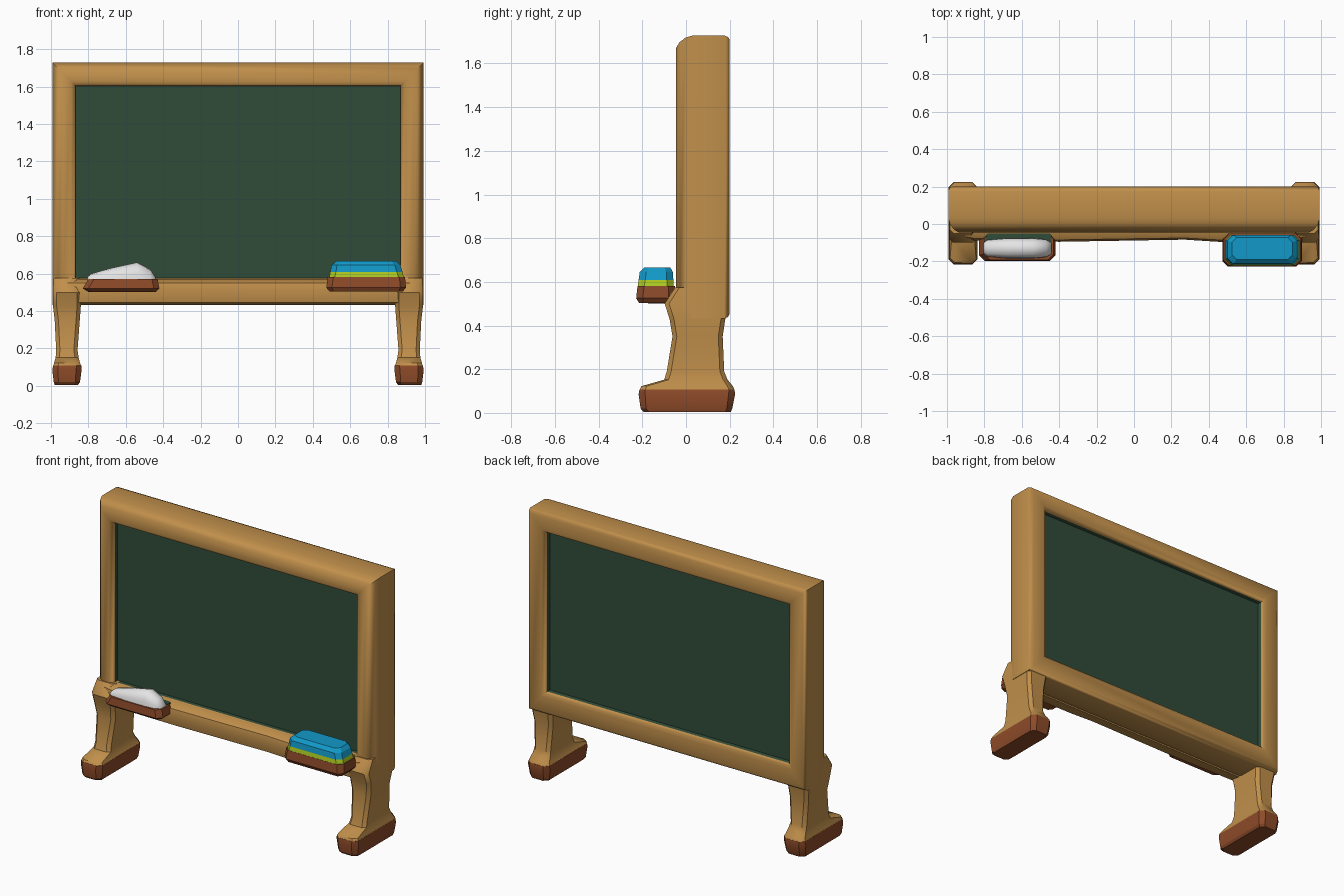
import bpy, bmesh, math


def material(name, r, g, b):
    m = bpy.data.materials.new(name)
    m.diffuse_color = (r, g, b, 1)
    return m


WOOD = material("tan wood", 0.53, 0.275, 0.07)
GREEN = material("board green", 0.03, 0.07, 0.04)
BROWN = material("dark brown wood", 0.27, 0.07, 0.022)
WHITE = material("chalk white", 0.78, 0.78, 0.78)
BLUE = material("eraser blue", 0.006, 0.32, 0.58)
LIME = material("eraser lime", 0.42, 0.60, 0.015)


def loft(name, rings, mats, closed=False, smooth=None, rule=None):
    """Skin a list of equal-length closed rings; rule(face centre, side index) picks the material."""
    bm = bmesh.new()
    vs = [[bm.verts.new(p) for p in r] for r in rings]
    n = len(rings[0])
    for k in range(len(rings) if closed else len(rings) - 1):
        a, b = vs[k], vs[(k + 1) % len(vs)]
        for i in range(n):
            f = bm.faces.new((a[i], a[(i + 1) % n], b[(i + 1) % n], b[i]))
            if rule:
                f.material_index = rule(f.calc_center_median(), i)
    if not closed:
        for cap in (vs[0], vs[-1]):
            f = bm.faces.new(cap)
            if rule:
                f.material_index = rule(f.calc_center_median(), -1)
    bmesh.ops.recalc_face_normals(bm, faces=bm.faces)
    me = bpy.data.meshes.new(name)
    bm.to_mesh(me)
    bm.free()
    for m in mats:
        me.materials.append(m)
    ob = bpy.data.objects.new(name, me)
    bpy.context.collection.objects.link(ob)
    if smooth:
        bpy.ops.object.select_all(action='DESELECT')
        ob.select_set(True)
        bpy.context.view_layer.objects.active = ob
        bpy.ops.object.shade_smooth_by_angle(angle=math.radians(smooth))
    return ob


def octa(x0, x1, y0, y1, z, c):
    """Horizontal rectangle with chamfered corners."""
    return [(x0 + c, y0, z), (x1 - c, y0, z), (x1, y0 + c, z), (x1, y1 - c, z),
            (x1 - c, y1, z), (x0 + c, y1, z), (x0, y1 - c, z), (x0, y0 + c, z)]


# frame: one rounded profile (t across the rail, y depth) swept round four mitred corners
profile = [(0, 0.03), (0, 0.175), (0.05, 0.192), (0.15, 0.2), (0.8, 0.2), (0.94, 0.192),
           (1, 0.178), (1, -0.015), (0.94, -0.033), (0.8, -0.043), (0.45, -0.045),
           (0.25, -0.03), (0.08, -0.003)]
outer = [(-0.993, 0.432), (0.993, 0.432), (0.993, 1.728), (-0.993, 1.728)]
inner = [(-0.868, 0.575), (0.868, 0.575), (0.868, 1.603), (-0.868, 1.603)]
rings = [[(o[0] + (i[0] - o[0]) * t, y, o[1] + (i[1] - o[1]) * t) for t, y in profile]
         for o, i in zip(outer, inner)]
loft("frame", rings, [WOOD, GREEN], closed=True, smooth=50,
     rule=lambda c, i: 1 if i == 6 else 0)

# writing board, recessed on both sides
loft("board", [[(x, y, z) for x, z in ((-0.88, 0.56), (0.88, 0.56), (0.88, 1.615), (-0.88, 1.615))]
               for y in (0.01, 0.15)], [GREEN])

# ledge bulging from the front of the lower rail, thinner to the sides
ledge = [(0.0, 0.572), (-0.045, 0.572), (-0.085, 0.55), (-0.095, 0.51), (-0.08, 0.445), (0.0, 0.433)]
loft("ledge", [[(x, y * s, z) for y, z in ledge]
               for x, s in ((-0.95, 0.7), (-0.85, 0.92), (-0.4, 1.0), (0.27, 0.88), (0.45, 1.0),
                            (0.85, 1.0), (0.95, 0.7))], [WOOD], smooth=40)

# legs: x and y extents at each height, flaring out to the feet
leg_levels = [(0.838, 0.988, -0.213, 0.222, 0.105, 0.025), (0.845, 0.983, -0.205, 0.215, 0.122, 0.025),
              (0.852, 0.975, -0.10, 0.19, 0.152, 0.02), (0.858, 0.972, -0.088, 0.175, 0.19, 0.02),
              (0.846, 0.980, -0.062, 0.168, 0.35, 0.02), (0.84, 0.990, -0.075, 0.18, 0.43, 0.02),
              (0.84, 0.990, -0.098, 0.19, 0.50, 0.02), (0.85, 0.985, -0.05, 0.18, 0.575, 0.02)]
foot_levels = [(0.855, 0.980, -0.195, 0.205, 0.005, 0.025), (0.845, 0.985, -0.208, 0.212, 0.02, 0.025),
               (0.836, 0.993, -0.217, 0.225, 0.085, 0.03), (0.838, 0.988, -0.213, 0.222, 0.108, 0.025)]
for side, sx in (("left", -1), ("right", 1)):
    for part, levels, mat, ang in (("leg", leg_levels, WOOD, 40), ("foot", foot_levels, BROWN, 25)):
        loft(f"{side}_{part}", [[(sx * x, y, z) for x, y, z in octa(*lv)] for lv in levels],
             [mat], smooth=ang)

# chalk tray
loft("chalk_tray", [octa(-0.80, -0.44, -0.175, -0.05, 0.502, 0.02),
                    octa(-0.83, -0.42, -0.197, -0.05, 0.52, 0.03),
                    octa(-0.80, -0.43, -0.192, -0.05, 0.57, 0.03)], [BROWN])
# green strip behind the chalk
loft("tray_back_strip", [octa(-0.79, -0.44, -0.10, -0.052, z, 0.01) for z in (0.565, 0.574)], [GREEN])

# chalk: lump rising to a peak towards the right
half = [(-1, 0), (-0.95, 0.5), (-0.6, 0.9), (0, 1), (0.6, 0.9), (0.95, 0.5), (1, 0)]
loft("chalk", [[(x, -0.13 + u * w, 0.553 + v * h) for u, v in half]
               for x, w, h in ((-0.805, 0.03, 0.03), (-0.785, 0.045, 0.046), (-0.68, 0.055, 0.076),
                               (-0.54, 0.055, 0.107), (-0.47, 0.048, 0.07), (-0.44, 0.03, 0.03))],
     [WHITE], smooth=50)

# eraser holder and eraser, the lime band picked by height
loft("eraser_holder", [octa(0.49, 0.88, -0.215, -0.05, 0.503, 0.02),
                       octa(0.472, 0.898, -0.228, -0.05, 0.525, 0.03),
                       octa(0.48, 0.893, -0.222, -0.05, 0.582, 0.03)], [BROWN])
loft("eraser", [octa(0.487, 0.888, -0.222, -0.058, 0.575, 0.03),
                octa(0.493, 0.88, -0.217, -0.058, 0.608, 0.03),
                octa(0.50, 0.868, -0.212, -0.06, 0.645, 0.03),
                octa(0.525, 0.848, -0.190, -0.072, 0.666, 0.025)],
     [BLUE, LIME], rule=lambda c, i: 1 if c.z < 0.605 else 0)
